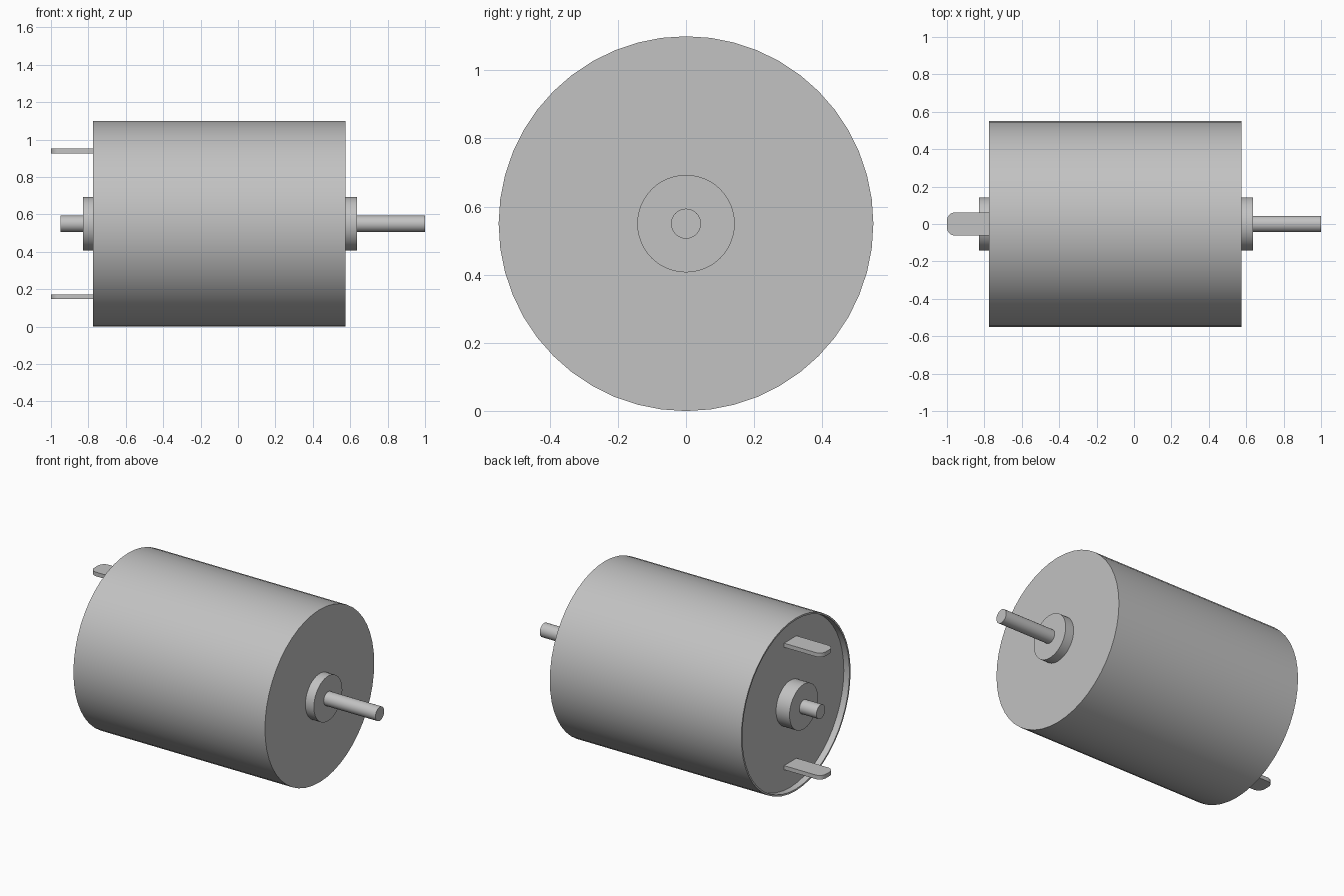
import bpy
import bmesh
from math import cos, sin, pi, radians

cube = bpy.data.objects.get("Cube")
if cube:
    bpy.data.objects.remove(cube, do_unlink=True)

AXIS_Z = 0.55      # height of the motor axis
BACK, FRONT = -0.775, 0.575
CAP = -0.735       # recessed rear cap face

steel = bpy.data.materials.new("grey_steel")
steel.use_nodes = True
grey = (0.54, 0.54, 0.54, 1)
steel.diffuse_color = grey
steel.node_tree.nodes["Principled BSDF"].inputs["Base Color"].default_value = grey


def finish(name, bm):
    """Turn a bmesh into a shaded object."""
    bmesh.ops.recalc_face_normals(bm, faces=bm.faces)
    mesh = bpy.data.meshes.new(name)
    bm.to_mesh(mesh)
    bm.free()
    mesh.materials.append(steel)
    obj = bpy.data.objects.new(name, mesh)
    bpy.context.collection.objects.link(obj)
    bpy.ops.object.select_all(action='DESELECT')
    obj.select_set(True)
    bpy.context.view_layer.objects.active = obj
    bpy.ops.object.shade_smooth_by_angle(angle=radians(30))
    return obj


def lathe(name, profile, sides):
    """Revolve (x, radius) points about the motor axis and cap both ends."""
    bm = bmesh.new()
    rings = []
    for x, r in profile:
        angles = [2 * pi * i / sides for i in range(sides)]
        rings.append([bm.verts.new((x, r * sin(a), AXIS_Z + r * cos(a))) for a in angles])
    for a, b in zip(rings, rings[1:]):
        for i in range(sides):
            j = (i + 1) % sides
            bm.faces.new((a[i], a[j], b[j], b[i]))
    bm.faces.new(rings[0])
    bm.faces.new(rings[-1])
    return finish(name, bm)


def terminal(name, z, thick=0.026, half=0.0625, tip=-1.0, radius=0.045):
    """Flat tab with rounded outer corners."""
    outline = [(CAP + 0.01, -half), (CAP + 0.01, half)]
    for side in (1, -1):
        arc = [(tip + radius - radius * sin(a), side * (half - radius + radius * cos(a)))
               for a in (pi / 2 * i / 8 for i in range(9))]
        outline += arc if side == 1 else arc[::-1]
    bm = bmesh.new()
    base = bm.faces.new([bm.verts.new((x, y, z - thick / 2)) for x, y in outline])
    top = bmesh.ops.extrude_face_region(bm, geom=[base])
    verts = [v for v in top["geom"] if isinstance(v, bmesh.types.BMVert)]
    bmesh.ops.translate(bm, verts=verts, vec=(0, 0, thick))
    return finish(name, bm)


# Casing with a thin rim around the recessed rear cap
lathe("casing", [(FRONT, 0.55), (BACK, 0.55), (BACK, 0.539), (CAP, 0.539)], 48)

# Bearing bosses at both ends
lathe("front_bearing", [(FRONT - 0.01, 0.143), (0.635, 0.143)], 48)
lathe("rear_bearing", [(-0.83, 0.143), (CAP + 0.01, 0.143)], 48)

# Shaft running right through
lathe("shaft", [(-0.95, 0.044), (1.0, 0.044)], 32)

# Electrical terminals above and below the axis
for label, sign in (("upper", 1), ("lower", -1)):
    terminal(label + "_terminal", AXIS_Z + sign * 0.39)
